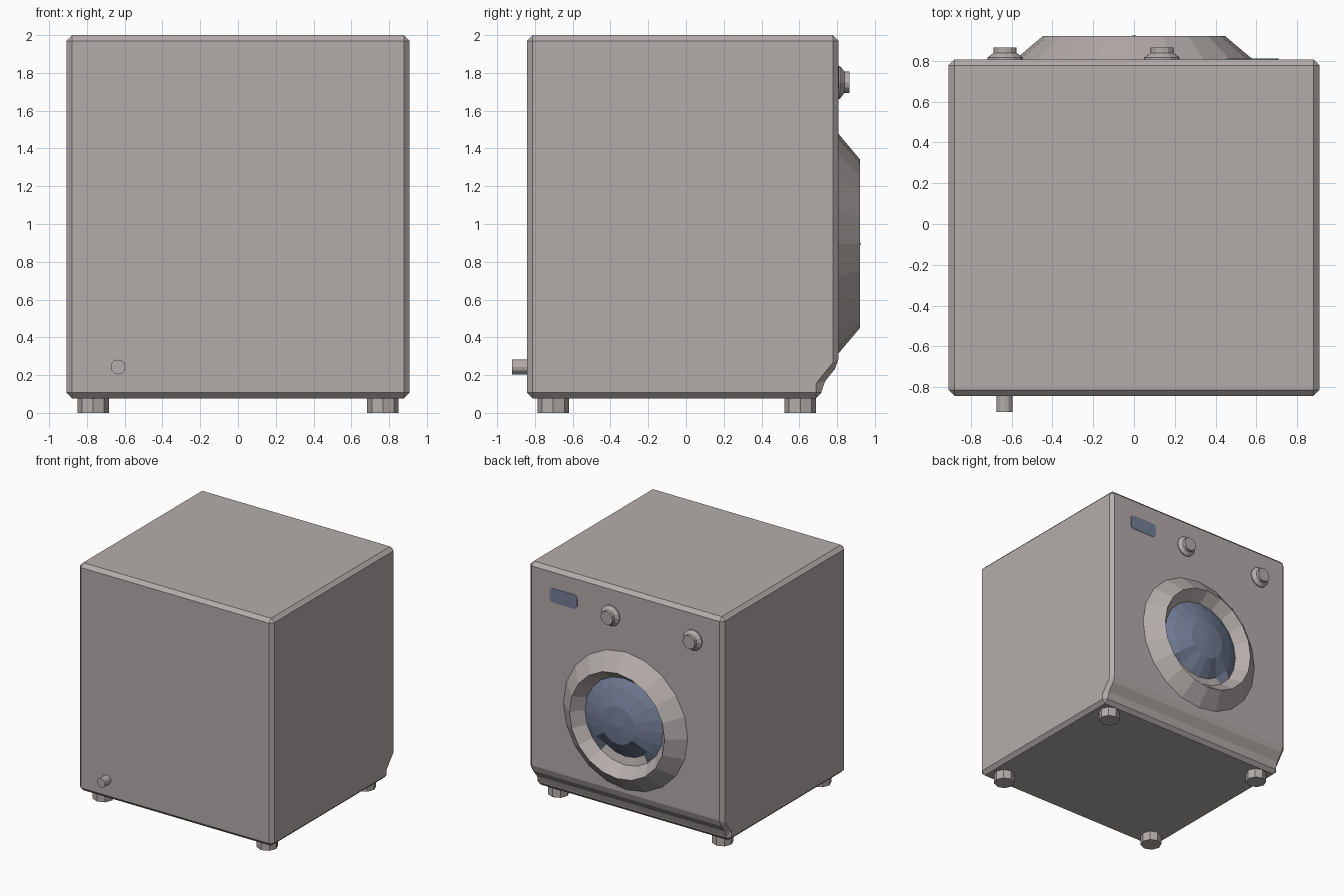
import bpy, bmesh, math

if "Cube" in bpy.data.objects:
    bpy.data.objects.remove(bpy.data.objects["Cube"])

def material(name, rgb):
    m = bpy.data.materials.new(name)
    m.diffuse_color = (*rgb, 1)
    m.use_nodes = True
    m.node_tree.nodes["Principled BSDF"].inputs["Base Color"].default_value = m.diffuse_color
    return m

GREY = material("warm_grey", (0.456, 0.413, 0.402))
GLASS = material("blue_glass", (0.175, 0.21, 0.31))

def make(name, bm, *mats):
    bmesh.ops.recalc_face_normals(bm, faces=bm.faces)
    me = bpy.data.meshes.new(name)
    bm.to_mesh(me)
    bm.free()
    for m in mats:
        me.materials.append(m)
    ob = bpy.data.objects.new(name, me)
    bpy.context.collection.objects.link(ob)
    return ob

def prism(name, pts, direction, mat):
    """Extrude a closed outline along a direction."""
    bm = bmesh.new()
    f = bm.faces.new([bm.verts.new(p) for p in pts])
    r = bmesh.ops.extrude_face_region(bm, geom=[f])
    bmesh.ops.translate(bm, vec=direction,
                        verts=[v for v in r["geom"] if isinstance(v, bmesh.types.BMVert)])
    return make(name, bm, mat)

def lathe(name, profile, n, cx, cz, mats, cap=True, tweak=None):
    """Revolve (radius, y) pairs around an axis along y."""
    bm = bmesh.new()
    rings = []
    for k, (r, y) in enumerate(profile):
        ring = []
        for i in range(n):
            a = math.tau * i / n
            yy = tweak(k, a, y) if tweak else y
            ring.append(bm.verts.new((cx + r * math.cos(a), yy, cz + r * math.sin(a))))
        rings.append(ring)
    for a, b in zip(rings, rings[1:]):
        for i in range(n):
            j = (i + 1) % n
            bm.faces.new((a[i], a[j], b[j], b[i]))
    if cap:
        bm.faces.new(rings[0])
        bm.faces.new(rings[-1])
    return make(name, bm, *mats)

# Cabinet: side profile with a kicked-in plinth, chamfered all round
side = [(-0.843, 0.077), (0.718, 0.077), (0.718, 0.145), (0.807, 0.255),
        (0.807, 2.0), (-0.843, 2.0)]
cabinet = prism("cabinet", [(-0.909, y, z) for y, z in side], (1.818, 0, 0), GREY)
bev = cabinet.modifiers.new("chamfer", "BEVEL")
bev.width = 0.03
bev.segments = 1
bev.limit_method = "ANGLE"
bev.angle_limit = math.radians(25)

# Octagonal feet
for x in (-0.767, 0.767):
    for y in (-0.703, 0.605):
        pts = [(x + 0.083 * math.cos(math.tau * i / 8),
                y + 0.083 * math.sin(math.tau * i / 8), 0) for i in range(8)]
        prism("foot", pts, (0, 0, 0.085), GREY)

# Door ring: cone outside, funnel inside
CZ = 0.896
lathe("door_ring", [(0.59, 0.80), (0.445, 0.922), (0.365, 0.825)], 20, 0, CZ, [GREY], cap=False)

# Domed door glass, dented at the bottom to show a finger scoop
def is_low(a):
    return abs(a - 1.5 * math.pi) < math.radians(40)

def dent(k, a, y):
    return 0.81 if k == 1 and is_low(a) else y

glass = lathe("door_glass", [(0.368, 0.826), (0.30, 0.86), (0.16, 0.908), (0.002, 0.923)],
              20, 0, CZ, [GLASS, GREY], tweak=dent)
for p in glass.data.polygons:
    c = p.center
    r = math.hypot(c.x, c.z - CZ)
    if r > 0.3 and is_low(math.atan2(c.z - CZ, c.x) % math.tau):
        p.material_index = 1
# drop the hidden back cap of the dome
bm = bmesh.new()
bm.from_mesh(glass.data)
bmesh.ops.delete(bm, geom=[f for f in bm.faces if len(f.verts) == 20 and f.calc_area() > 0.1],
                 context="FACES_ONLY")
bm.to_mesh(glass.data)
bm.free()

# Control knobs
for x in (-0.632, 0.137):
    lathe("knob", [(0.087, 0.80), (0.087, 0.815), (0.057, 0.838), (0.057, 0.866)],
          12, x, 1.75, [GREY])

# Display plate with rounded corners
pts = []
w, h, r = 0.128, 0.06, 0.025
for k, (sx, sz) in enumerate([(1, 1), (-1, 1), (-1, -1), (1, -1)]):
    for s in range(4):
        a = math.pi / 2 * (k + s / 3)
        pts.append((0.58 + sx * (w - r) + r * math.cos(a), 0.804,
                    1.775 + sz * (h - r) + r * math.sin(a)))
prism("display", pts, (0, 0.006, 0), GLASS)

# Hose outlet on the opposite side
lathe("hose_outlet", [(0.039, -0.83), (0.039, -0.922)], 12, -0.635, 0.243, [GREY])
